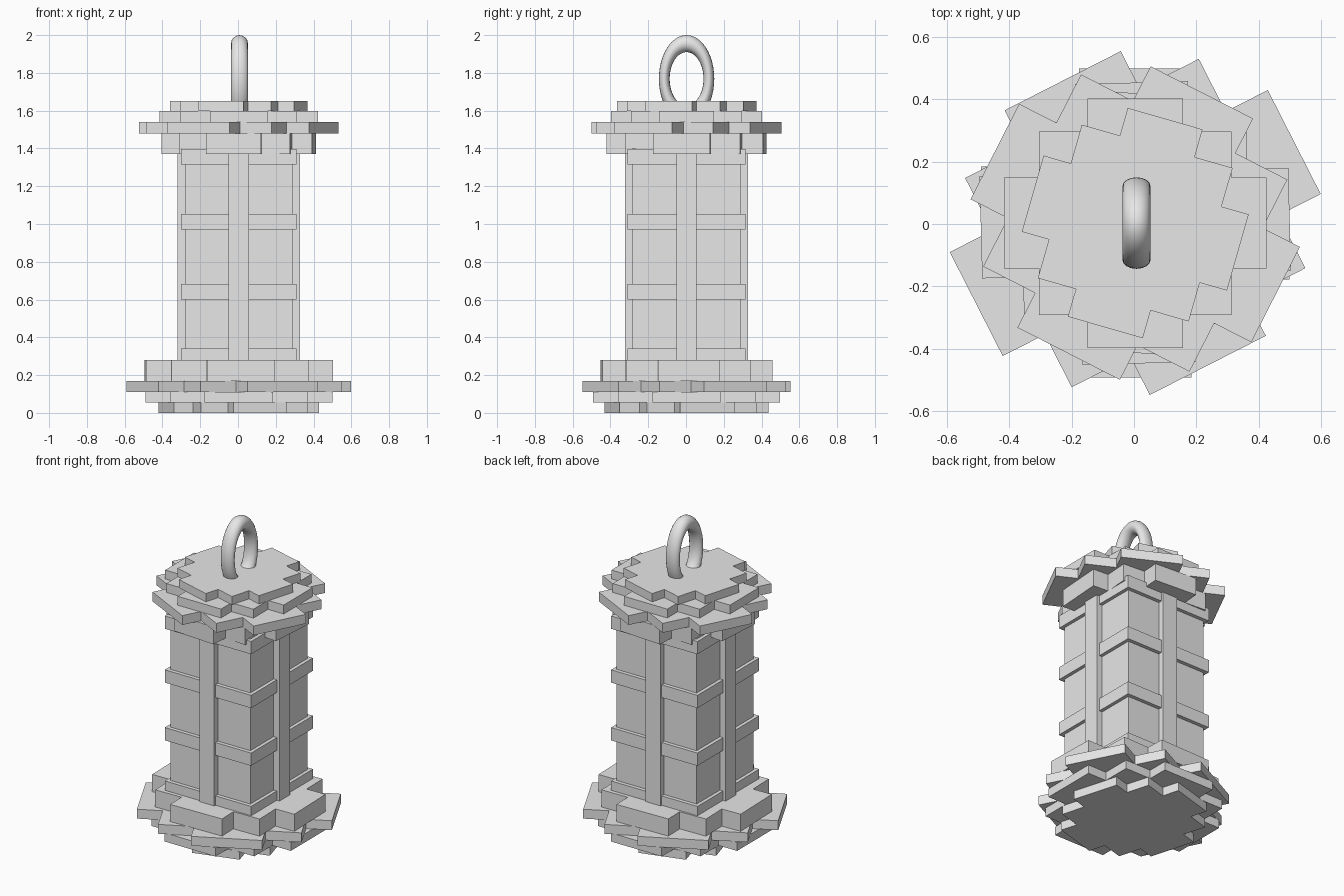
import bpy, bmesh, math

cube = bpy.data.objects.get("Cube")
if cube:
    bpy.data.objects.remove(cube, do_unlink=True)

# One plain stone-grey material for everything
grey = bpy.data.materials.new("plain_grey")
grey.use_nodes = True
COLOUR = (0.8, 0.8, 0.8, 1)
grey.diffuse_color = COLOUR
grey.node_tree.nodes["Principled BSDF"].inputs["Base Color"].default_value = COLOUR

CX, CY = 0.004, 0.003   # shared vertical axis


def add_object(name, bm):
    bmesh.ops.recalc_face_normals(bm, faces=bm.faces)
    mesh = bpy.data.meshes.new(name)
    bm.to_mesh(mesh)
    bm.free()
    mesh.materials.append(grey)
    obj = bpy.data.objects.new(name, mesh)
    bpy.context.collection.objects.link(obj)
    return obj


def box(name, half_x, half_y, z0, z1):
    bm = bmesh.new()
    bmesh.ops.create_cube(bm, size=2)
    for v in bm.verts:
        v.co.x = CX + v.co.x * half_x
        v.co.y = CY + v.co.y * half_y
        v.co.z = z1 if v.co.z > 0 else z0
    return add_object(name, bm)


def stepped_slab(name, z0, z1, half_x, half_y, degrees):
    """Stepped cross outline, turned about the axis and extruded upwards."""
    n, m = 0.365, 0.735
    quarter = [(1, n), (m, n), (m, m), (n, m), (n, 1)]
    outline = quarter[:]
    outline += [(-x, y) for x, y in reversed(quarter)]
    outline += [(-x, -y) for x, y in quarter]
    outline += [(x, -y) for x, y in reversed(quarter)]
    c, s = math.cos(math.radians(degrees)), math.sin(math.radians(degrees))
    bm = bmesh.new()
    verts = []
    for u, v in outline:
        x, y = u * half_x, v * half_y
        verts.append(bm.verts.new((CX + c * x - s * y, CY + s * x + c * y, z0)))
    base = bm.faces.new(verts)
    top = bmesh.ops.extrude_face_region(bm, geom=[base], use_keep_orig=True)
    moved = [g for g in top["geom"] if isinstance(g, bmesh.types.BMVert)]
    bmesh.ops.translate(bm, verts=moved, vec=(0, 0, z1 - z0))
    return add_object(name, bm)


# Twisted stack of slabs at the foot
stepped_slab("foot_slab", 0.0, 0.055, 0.40, 0.41, 16)
stepped_slab("lower_base_slab", 0.055, 0.11, 0.495, 0.495, 0)
stepped_slab("wide_base_slab", 0.11, 0.17, 0.572, 0.512, 27)
stepped_slab("upper_base_slab", 0.17, 0.28, 0.495, 0.45, 1.5)

# Twisted stack of slabs at the head
stepped_slab("capital_slab", 1.37, 1.48, 0.40, 0.415, -4)
stepped_slab("wide_roof_slab", 1.48, 1.54, 0.505, 0.47, -27)
stepped_slab("middle_roof_slab", 1.54, 1.597, 0.42, 0.40, 0)
stepped_slab("top_roof_slab", 1.597, 1.65, 0.342, 0.348, -16)

# Square column with a pilaster on each side
box("column_body", 0.284, 0.289, 0.25, 1.4)
box("front_back_pilaster", 0.053, 0.325, 0.25, 1.4)
box("side_pilaster", 0.325, 0.053, 0.25, 1.4)

# Bands round the column
for i, z in enumerate((0.258, 0.60, 0.97, 1.315)):
    box(f"column_band_{i + 1}", 0.306, 0.313, z, z + 0.082)

# Oval hanging ring
bpy.ops.mesh.primitive_torus_add(
    major_segments=48, minor_segments=16, major_radius=0.186,
    minor_radius=0.045, location=(0.008, CY, 1.769),
    rotation=(0, math.radians(90), 0))
ring = bpy.context.object
ring.name = "hanging_ring"
ring.scale = (1, 0.635, 1)
ring.data.materials.append(grey)
bpy.ops.object.shade_smooth_by_angle(angle=math.radians(40))
